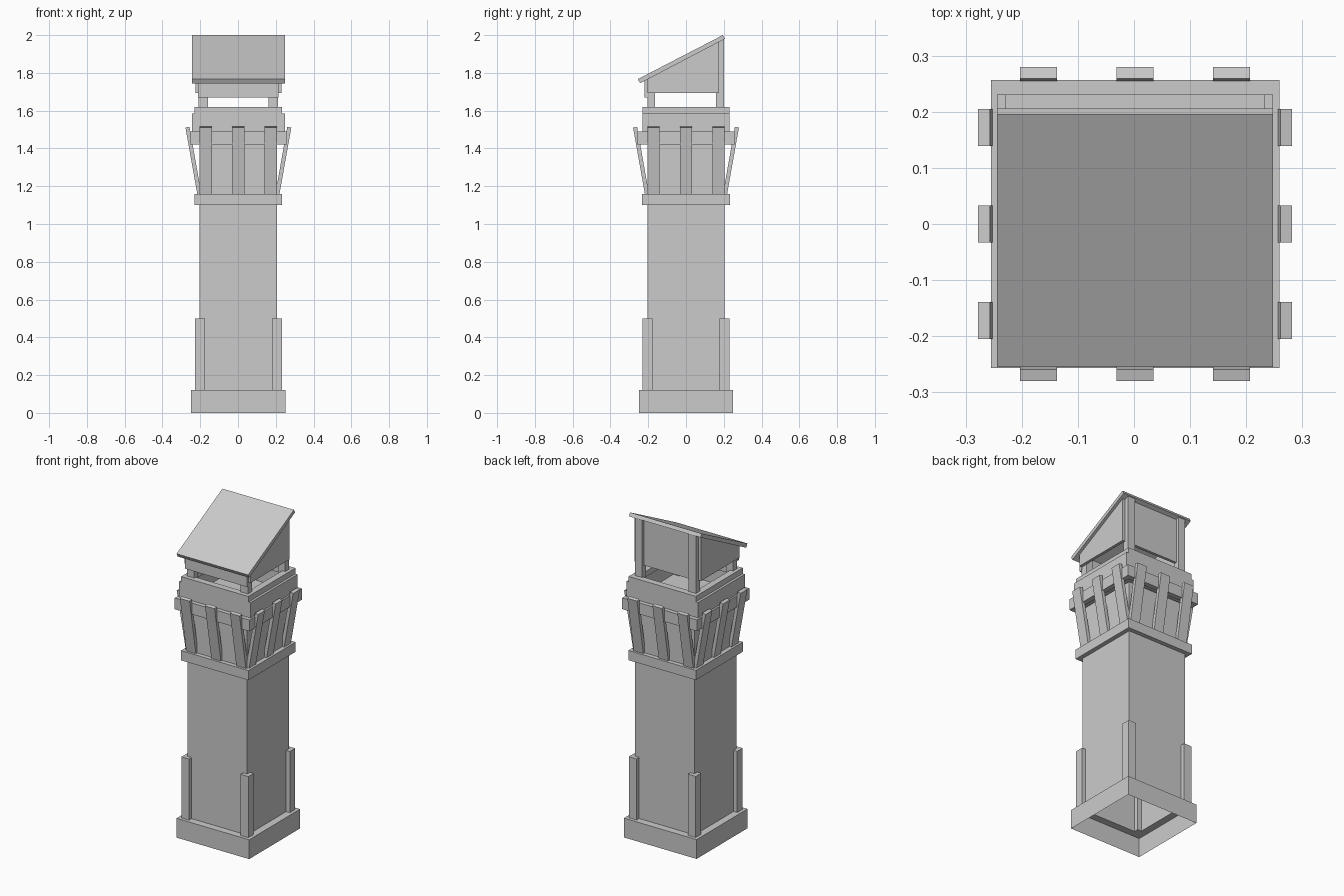
import bpy, bmesh, math
from mathutils import Matrix

if "Cube" in bpy.data.objects:
    bpy.data.objects.remove(bpy.data.objects["Cube"])

C = 0.002  # tiny shared offset of the tower axis


def finish(name, bm):
    bmesh.ops.recalc_face_normals(bm, faces=bm.faces)
    mesh = bpy.data.meshes.new(name)
    bm.to_mesh(mesh)
    bm.free()
    obj = bpy.data.objects.new(name, mesh)
    bpy.context.collection.objects.link(obj)
    return obj


def prism(name, profile, x0, x1, turn=0):
    """Extrude a (y, z) profile from x0 to x1, then turn it about z."""
    bm = bmesh.new()
    a = [bm.verts.new((x0, y, z)) for y, z in profile]
    b = [bm.verts.new((x1, y, z)) for y, z in profile]
    n = len(a)
    bm.faces.new(a)
    bm.faces.new(b[::-1])
    for i in range(n):
        j = (i + 1) % n
        bm.faces.new((a[i], a[j], b[j], b[i]))
    bm.transform(Matrix.Translation((C, 0, 0)) @ Matrix.Rotation(math.radians(turn), 4, 'Z'))
    return finish(name, bm)


def box(name, x0, x1, y0, y1, z0, z1):
    return prism(name, [(y0, z0), (y1, z0), (y1, z1), (y0, z1)], x0, x1)


def square_shell(name, steps, closed=False):
    """Sweep (half_x, half_y, z) steps around a rectangular plan."""
    bm = bmesh.new()
    loops = [[bm.verts.new((sx * hx + C, sy * hy, z))
              for sx, sy in ((-1, -1), (1, -1), (1, 1), (-1, 1))] for hx, hy, z in steps]
    pairs = list(zip(loops, loops[1:]))
    if closed:
        pairs.append((loops[-1], loops[0]))
    for lo, hi in pairs:
        for i in range(4):
            j = (i + 1) % 4
            bm.faces.new((lo[i], lo[j], hi[j], hi[i]))
    return finish(name, bm)


def ring(name, hx, hy, inner, z0, z1):
    return square_shell(name, [(hx, hy, z0), (hx, hy, z1), (inner, inner, z1), (inner, inner, z0)], True)


# Hollow plinth and shaft, open underneath
square_shell("plinth_and_shaft", [(0.25, 0.25, 0), (0.25, 0.25, 0.12), (0.205, 0.205, 0.12),
                                  (0.205, 0.205, 1.42)])
ring("shaft_collar", 0.232, 0.232, 0.205, 1.10, 1.16)

# Corner posts at the foot
for sx in (-1, 1):
    for sy in (-1, 1):
        xs, ys = sorted((sx * 0.177, sx * 0.23)), sorted((sy * 0.177, sy * 0.23))
        box("foot_post", *xs, *ys, 0.12, 0.50)

# Flared slats, three per side
slat = [(-0.217, 1.155), (-0.28, 1.51), (-0.259, 1.515), (-0.196, 1.16)]
for turn in (0, 90, 180, 270):
    for x in (-0.172, 0, 0.172):
        prism("flared_slat", slat, x - 0.033, x + 0.033, turn)

# Balcony: floor, outer band, parapet and cap
box("balcony_floor", -0.235, 0.235, -0.225, 0.225, 1.43, 1.49)
ring("balcony_band", 0.257, 0.257, 0.225, 1.42, 1.49)
ring("parapet", 0.246, 0.231, 0.20, 1.49, 1.585)
ring("parapet_cap", 0.231, 0.231, 0.19, 1.585, 1.62)


# Underside of the sloping roof
def under(y):
    return 1.747 + (y + 0.245) * 0.522


# Roof posts
for sx in (-1, 1):
    for y0, y1 in ((-0.205, -0.165), (0.16, 0.20)):
        xs = sorted((sx * 0.16, sx * 0.21))
        prism("roof_post", [(y0, 1.49), (y1, 1.49), (y1, under(y1)), (y0, under(y0))], *xs)

# Upper panels
for sx in (-1, 1):
    xs = sorted((sx * 0.21, sx * 0.228))
    prism("side_panel", [(-0.205, 1.693), (0.175, 1.693), (0.175, under(0.175)),
                         (-0.205, under(-0.205))], *xs)
prism("front_panel", [(-0.22, 1.67), (-0.203, 1.67), (-0.203, under(-0.203)),
                      (-0.22, under(-0.22))], -0.213, 0.213)
prism("back_panel", [(0.165, 1.69), (0.183, 1.69), (0.183, under(0.183)),
                     (0.165, under(0.165))], -0.20, 0.20)

# Sloping roof slab
prism("roof", [(-0.255, 1.767), (-0.243, 1.745), (0.206, 1.98), (0.195, 2.0)], -0.246, 0.246)
